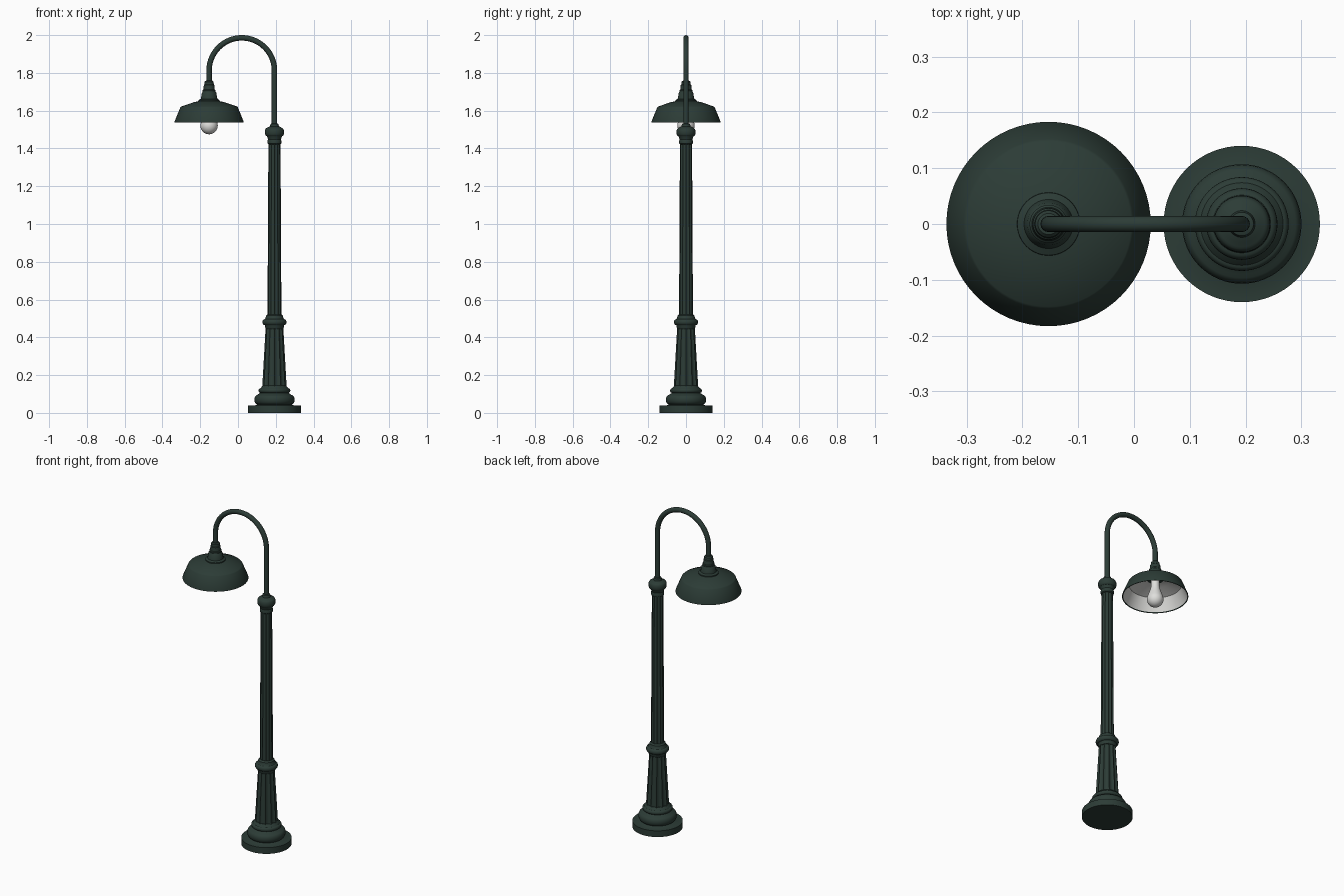
import bpy, bmesh, math

if "Cube" in bpy.data.objects:
    bpy.data.objects.remove(bpy.data.objects["Cube"])

POLE_X, LAMP_X = 0.193, -0.153


def material(name, rgb):
    m = bpy.data.materials.new(name)
    m.diffuse_color = (*rgb, 1)
    m.use_nodes = True
    m.node_tree.nodes["Principled BSDF"].inputs["Base Color"].default_value = m.diffuse_color
    return m


GREEN = material("dark green paint", (0.025, 0.045, 0.037))
ENAMEL = material("white enamel", (0.68, 0.68, 0.66))
GLASS = material("bulb glass", (0.74, 0.74, 0.72))


def bead(r, z0, z1, bulge, n=8):
    """Half-round moulding between two heights."""
    return [(r + bulge * math.sin(math.pi * i / n),
             (z0 + z1) / 2 - (z1 - z0) / 2 * math.cos(math.pi * i / n)) for i in range(n + 1)]


def lathe(name, profile, x, mat, n=64, flutes=0, depth=0.0, angle=35):
    """Revolve (radius, z) points around a vertical axis, optionally fluted."""
    bm = bmesh.new()
    rings = []
    for r, z in profile:
        ring = []
        for i in range(n):
            a = 2 * math.pi * i / n
            k = r
            if flutes:
                # scooped grooves with narrow ridges between them
                k = r * (1 - depth * abs(math.sin(a * flutes / 2)) ** 0.8)
            ring.append(bm.verts.new((k * math.cos(a), k * math.sin(a), z)))
        rings.append(ring)
    for lo, hi in zip(rings, rings[1:]):
        for i in range(n):
            j = (i + 1) % n
            bm.faces.new((lo[i], lo[j], hi[j], hi[i]))
    bm.faces.new(rings[0][::-1])
    bm.faces.new(rings[-1])
    bmesh.ops.recalc_face_normals(bm, faces=bm.faces)
    me = bpy.data.meshes.new(name)
    bm.to_mesh(me)
    bm.free()
    ob = bpy.data.objects.new(name, me)
    ob.location.x = x
    bpy.context.collection.objects.link(ob)
    me.materials.append(mat)
    smooth(ob, angle)
    return ob


def smooth(ob, angle=35):
    bpy.ops.object.select_all(action='DESELECT')
    ob.select_set(True)
    bpy.context.view_layer.objects.active = ob
    bpy.ops.object.shade_smooth_by_angle(angle=math.radians(angle))


# Stepped round foot
lathe("base", [(0.14, 0), (0.14, 0.038), (0.105, 0.038), (0.092, 0.045)]
      + bead(0.090, 0.045, 0.095, 0.017)
      + [(0.082, 0.102)] + bead(0.074, 0.106, 0.13, 0.01)
      + [(0.066, 0.14), (0.06, 0.145)], POLE_X, GREEN)

# Fluted lower and upper column
lathe("lower_column", [(0.065, 0.13), (0.046, 0.465)], POLE_X, GREEN, 120, 12, 0.13)
lathe("upper_column", [(0.037, 0.50), (0.032, 1.435)], POLE_X, GREEN, 120, 12, 0.13)

# Collar between the columns
lathe("middle_collar", [(0.045, 0.445), (0.05, 0.453), (0.05, 0.462)]
      + bead(0.052, 0.465, 0.496, 0.012)
      + [(0.047, 0.502), (0.045, 0.515), (0.036, 0.522)], POLE_X, GREEN)

# Capital at the top of the column
lathe("capital", [(0.03, 1.422), (0.036, 1.426), (0.037, 1.44), (0.034, 1.448), (0.038, 1.46)]
      + bead(0.041, 1.465, 1.508, 0.01)
      + [(0.033, 1.513), (0.024, 1.517), (0.021, 1.53), (0.014, 1.533)], POLE_X, GREEN)

# Curved arm
rad = (POLE_X - LAMP_X) / 2
mid = (POLE_X + LAMP_X) / 2
top = 2.0 - 0.0145 - rad
path = [(POLE_X, 1.5)]
path += [(mid + rad * math.cos(math.pi * i / 40), top + rad * math.sin(math.pi * i / 40)) for i in range(41)]
path += [(LAMP_X, 1.73)]
cu = bpy.data.curves.new("arm", 'CURVE')
cu.dimensions = '3D'
cu.bevel_depth = 0.0145
cu.bevel_resolution = 6
cu.use_fill_caps = True
sp = cu.splines.new('POLY')
sp.points.add(len(path) - 1)
for p, (x, z) in zip(sp.points, path):
    p.co = (x, 0, z, 1)
arm = bpy.data.objects.new("arm", cu)
bpy.context.collection.objects.link(arm)
cu.materials.append(GREEN)
bpy.ops.object.select_all(action='DESELECT')
arm.select_set(True)
bpy.context.view_layer.objects.active = arm
bpy.ops.object.convert(target='MESH')
smooth(bpy.context.object)

# Stepped lamp socket
lathe("socket", [(0.057, 1.645), (0.056, 1.656), (0.044, 1.662), (0.038, 1.695), (0.034, 1.7),
                 (0.034, 1.708), (0.03, 1.712), (0.028, 1.735), (0.025, 1.738), (0.024, 1.752),
                 (0.019, 1.758), (0.014, 1.759)], LAMP_X, GREEN)

# Shade: green outside and rim, white enamel inside
shade = lathe("shade", [(0.03, 1.648), (0.08, 1.638), (0.146, 1.614), (0.178, 1.541), (0.179, 1.537),
                        (0.183, 1.537), (0.183, 1.542), (0.152, 1.618), (0.148, 1.622),
                        (0.08, 1.645), (0.03, 1.656)], LAMP_X, GREEN)
shade.data.materials.append(ENAMEL)
for f in shade.data.polygons:
    c = f.center
    inward = f.normal.x * c.x + f.normal.y * c.y < -0.001
    if (inward or f.normal.z < -0.99) and f.center.z > 1.54:
        f.material_index = 1
    elif f.normal.z < -0.5 and f.center.z > 1.55:
        f.material_index = 1

# Light bulb
bulb = [(0.046 * math.sin(math.radians(t)), 1.521 - 0.046 * math.cos(math.radians(t)))
        for t in range(4, 116, 8)]
lathe("bulb", bulb + [(0.036, 1.557), (0.028, 1.58), (0.024, 1.6), (0.023, 1.65)],
      LAMP_X, GLASS, 40)
